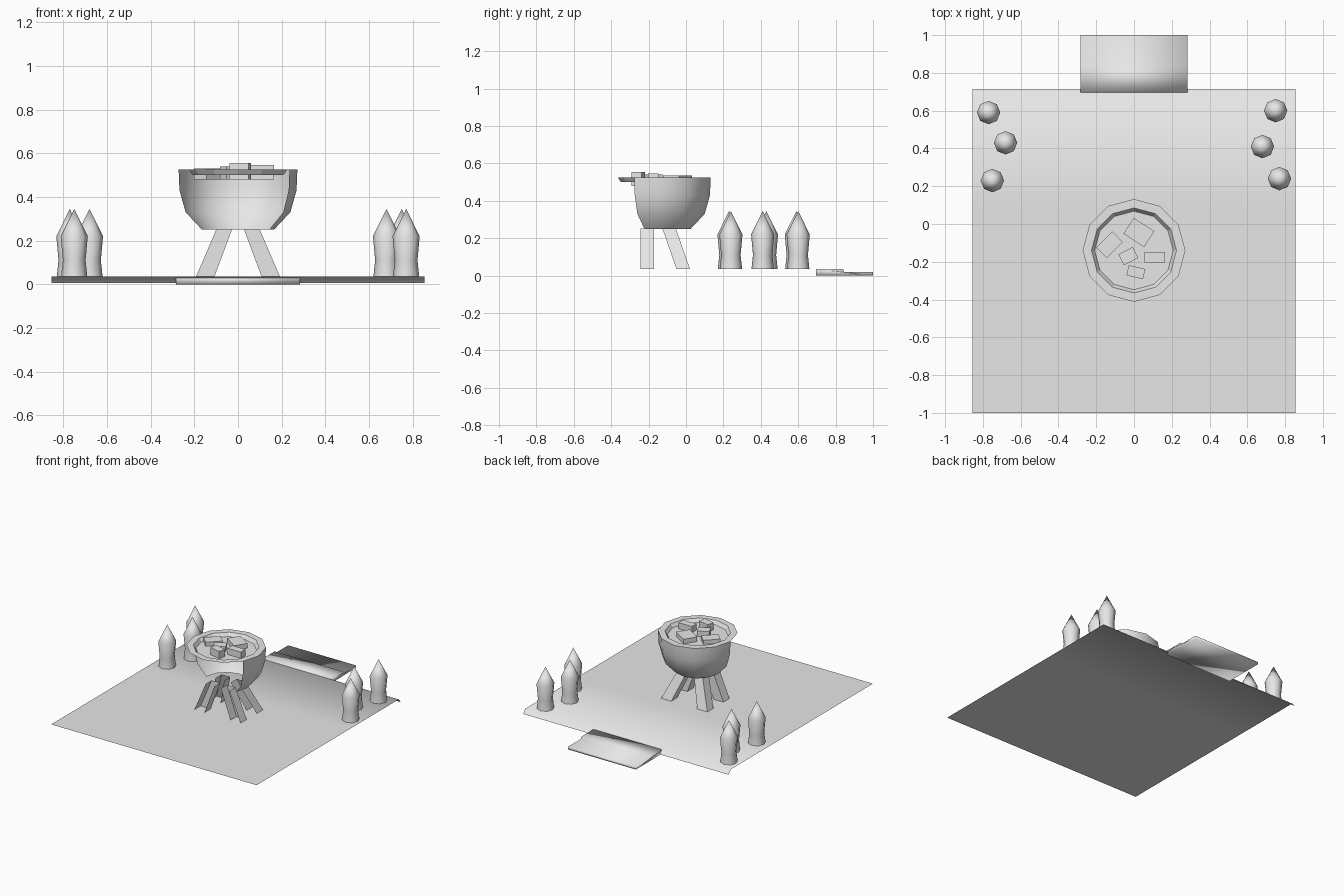
import bpy
import bmesh
from math import radians, sin, cos
from mathutils import Matrix

cube = bpy.data.objects.get("Cube")
if cube:
    bpy.data.objects.remove(cube, do_unlink=True)

# One plain grey for everything
grey = bpy.data.materials.new("plain_grey")
grey.use_nodes = True
grey.diffuse_color = (0.8, 0.8, 0.8, 1)
for node in grey.node_tree.nodes:
    if node.type == 'BSDF_PRINCIPLED':
        node.inputs["Base Color"].default_value = (0.8, 0.8, 0.8, 1)


def finish(name, bm, smooth=False, location=(0, 0, 0)):
    mesh = bpy.data.meshes.new(name)
    bmesh.ops.remove_doubles(bm, verts=bm.verts, dist=0.0005)
    for face in bm.faces:
        face.smooth = smooth
    bm.to_mesh(mesh)
    bm.free()
    mesh.materials.append(grey)
    obj = bpy.data.objects.new(name, mesh)
    obj.location = location
    bpy.context.collection.objects.link(obj)
    return obj


def lathe(name, profile, sides, location, smooth, first=0, count=None):
    """Spin (radius, height) points round z, for all or some of the sides."""
    bm = bmesh.new()
    step = radians(360 / sides)
    for i in range(first, first + (count or sides)):
        a, b = i * step, (i + 1) * step
        for (r, z), (s, w) in zip(profile, profile[1:]):
            corners = [(r, a, z), (r, b, z), (s, b, w), (s, a, w)]
            if s == 0:
                corners.pop()
            bm.faces.new([bm.verts.new((q * cos(t), q * sin(t), h))
                          for q, t, h in corners])
    return finish(name, bm, smooth, location)


# Ground sheet, curling down along its back edge
bm = bmesh.new()
rows = [[bm.verts.new((x, y, z)) for x in (-0.855, 0.855)]
        for y, z in [(-1, 0.035), (0.1, 0.035), (0.69, 0.035), (0.715, 0.005)]]
for near, far in zip(rows, rows[1:]):
    bm.faces.new([near[0], near[1], far[1], far[0]])
finish("ground", bm, smooth=True)

# Low doorstep behind the ground
bm = bmesh.new()
outline = [(0.695, 0), (1, 0), (1, 0.019), (0.845, 0.019), (0.84, 0.035), (0.695, 0.035)]
side = bm.faces.new([bm.verts.new((-0.283, y, z)) for y, z in outline])
extruded = bmesh.ops.extrude_face_region(bm, geom=[side], use_keep_orig=True)
bmesh.ops.translate(bm, vec=(0.566, 0, 0),
                    verts=[v for v in extruded["geom"] if isinstance(v, bmesh.types.BMVert)])
bmesh.ops.recalc_face_normals(bm, faces=bm.faces)
finish("back_step", bm, smooth=True)

# Bowl shell, open at the front, with a full rim and coal bed
centre = (0, -0.14, 0)
lathe("bowl", [(0.165, 0.25), (0.24, 0.33), (0.268, 0.43), (0.272, 0.525)],
      12, centre, True, first=-1, count=7)
lathe("bowl_rim", [(0.272, 0.525), (0.225, 0.525), (0.208, 0.5), (0, 0.5)],
      12, centre, False)

# Splayed legs, each a channel open to the front
for side_name, sign in (("left", 1), ("right", -1)):
    for place, foot_y, top_y in (("front", -0.207, -0.207), ("back", -0.015, -0.09)):
        bm = bmesh.new()
        loops = []
        for x, y, z, h in ((0.15, foot_y, 0.035, 0.042), (0.063, top_y, 0.252, 0.036)):
            loops.append([bm.verts.new((sign * x + dx * h, y + dy * 0.036, z))
                          for dx, dy in ((-1, -1), (-1, 1), (1, 1), (1, -1))])
        low, high = loops
        for i in range(3):
            bm.faces.new([low[i + 1], low[i], high[i], high[i + 1]])
        finish(place + "_leg_" + side_name, bm)

# Coal blocks: x, y, width, depth, turn, top
coals = [(0.026, -0.045, 0.13, 0.10, -33, 0.535),
         (-0.13, -0.11, 0.12, 0.08, 45, 0.53),
         (-0.03, -0.17, 0.085, 0.065, 27, 0.54),
         (0.11, -0.175, 0.11, 0.055, 0, 0.547),
         (0.01, -0.255, 0.09, 0.055, -13, 0.555)]
for i, (x, y, width, depth, turn, top) in enumerate(coals):
    bm = bmesh.new()
    height = top - 0.48
    bmesh.ops.create_cube(bm, size=1)
    bmesh.ops.transform(bm, verts=bm.verts, matrix=Matrix.Rotation(radians(turn), 4, 'Z')
                        @ Matrix.Diagonal((width, depth, height, 1)))
    finish("coal_%d" % (i + 1), bm, location=(x, y, 0.48 + height / 2))

# Pointed posts at both back corners
post = [(0.06, 0.035), (0.052, 0.11), (0.062, 0.22), (0, 0.345)]
spots = [(-0.77, 0.59), (-0.68, 0.43), (-0.75, 0.23),
         (0.75, 0.60), (0.68, 0.41), (0.77, 0.24)]
for i, (x, y) in enumerate(spots):
    lathe("post_%d" % (i + 1), post, 8, (x, y, 0), True)
